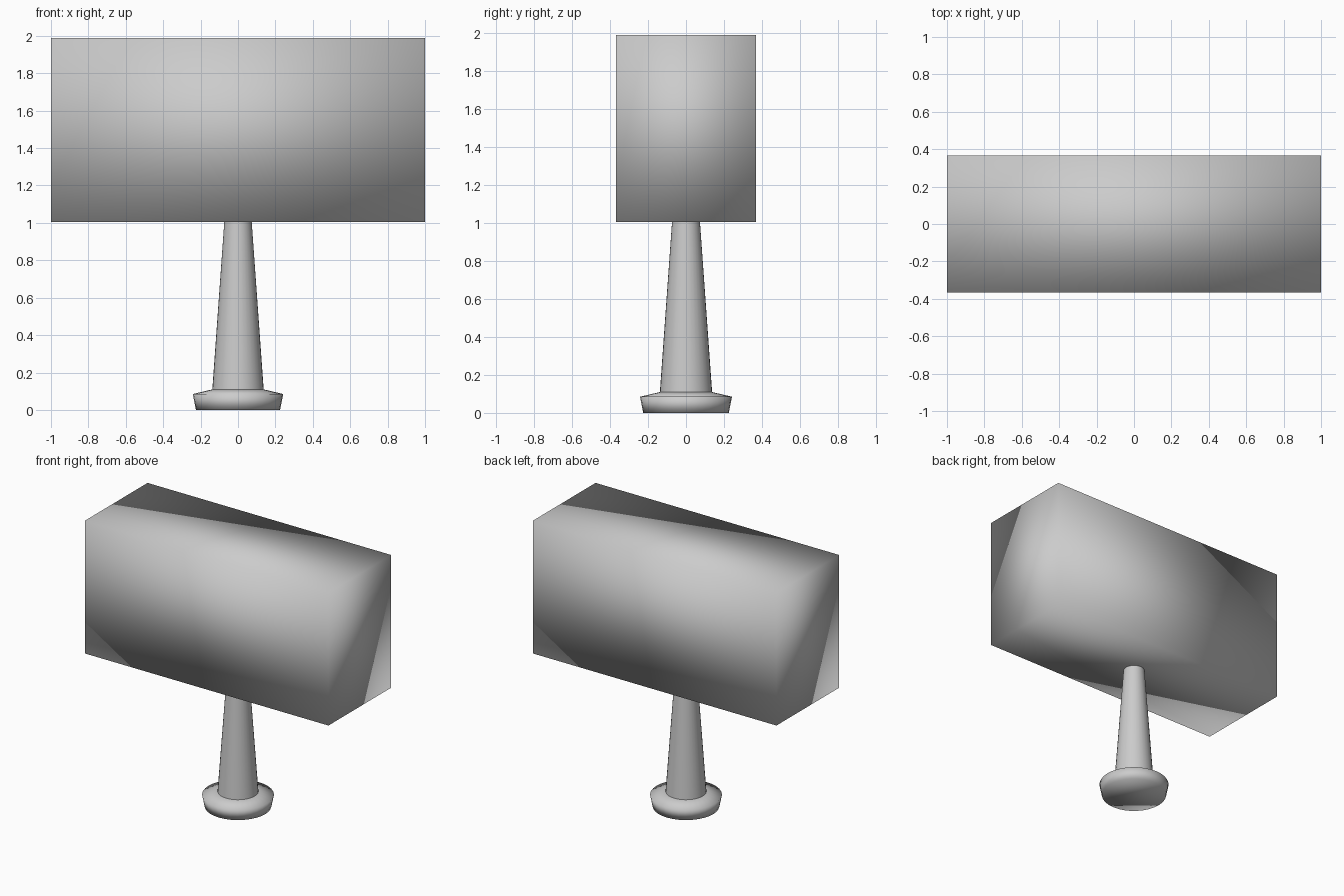
import bpy, bmesh
from math import cos, sin, tau

cube = bpy.data.objects.get("Cube")
if cube:
    bpy.data.objects.remove(cube, do_unlink=True)

grey = bpy.data.materials.new("plain_grey")
grey.use_nodes = True
colour = (0.6, 0.6, 0.6, 1)
grey.diffuse_color = colour
grey.node_tree.nodes["Principled BSDF"].inputs["Base Color"].default_value = colour


def add_part(name, bm):
    bmesh.ops.recalc_face_normals(bm, faces=bm.faces[:])
    for face in bm.faces:
        face.smooth = True
    mesh = bpy.data.meshes.new(name)
    bm.to_mesh(mesh)
    bm.free()
    mesh.materials.append(grey)
    part = bpy.data.objects.new(name, mesh)
    bpy.context.collection.objects.link(part)
    return part


def turned(name, profile, capped=True, sides=32):
    """Revolve (radius, height) points around z."""
    bm = bmesh.new()
    rings = [[bm.verts.new((r * cos(tau * i / sides), r * sin(tau * i / sides), z))
              for i in range(sides)] for r, z in profile]
    for low, high in zip(rings, rings[1:]):
        for i in range(sides):
            j = (i + 1) % sides
            bm.faces.new((low[i], low[j], high[j], high[i]))
    if capped:
        bm.faces.new(rings[0])
        bm.faces.new(rings[-1])
    return add_part(name, bm)


# Block head, softly shaded across its corners
bm = bmesh.new()
bmesh.ops.create_cube(bm, size=1)
bmesh.ops.scale(bm, vec=(2.0, 0.735, 0.985), verts=bm.verts[:])
bmesh.ops.translate(bm, vec=(0, 0, 1.497), verts=bm.verts[:])
add_part("mallet_head", bm)

# Tapered handle running up into the head
turned("handle", [(0.138, 0.1), (0.073, 1.01)], capped=False)

# Flared pommel with a sloping shoulder
turned("pommel", [(0.225, 0), (0.242, 0.085), (0.136, 0.11)])
